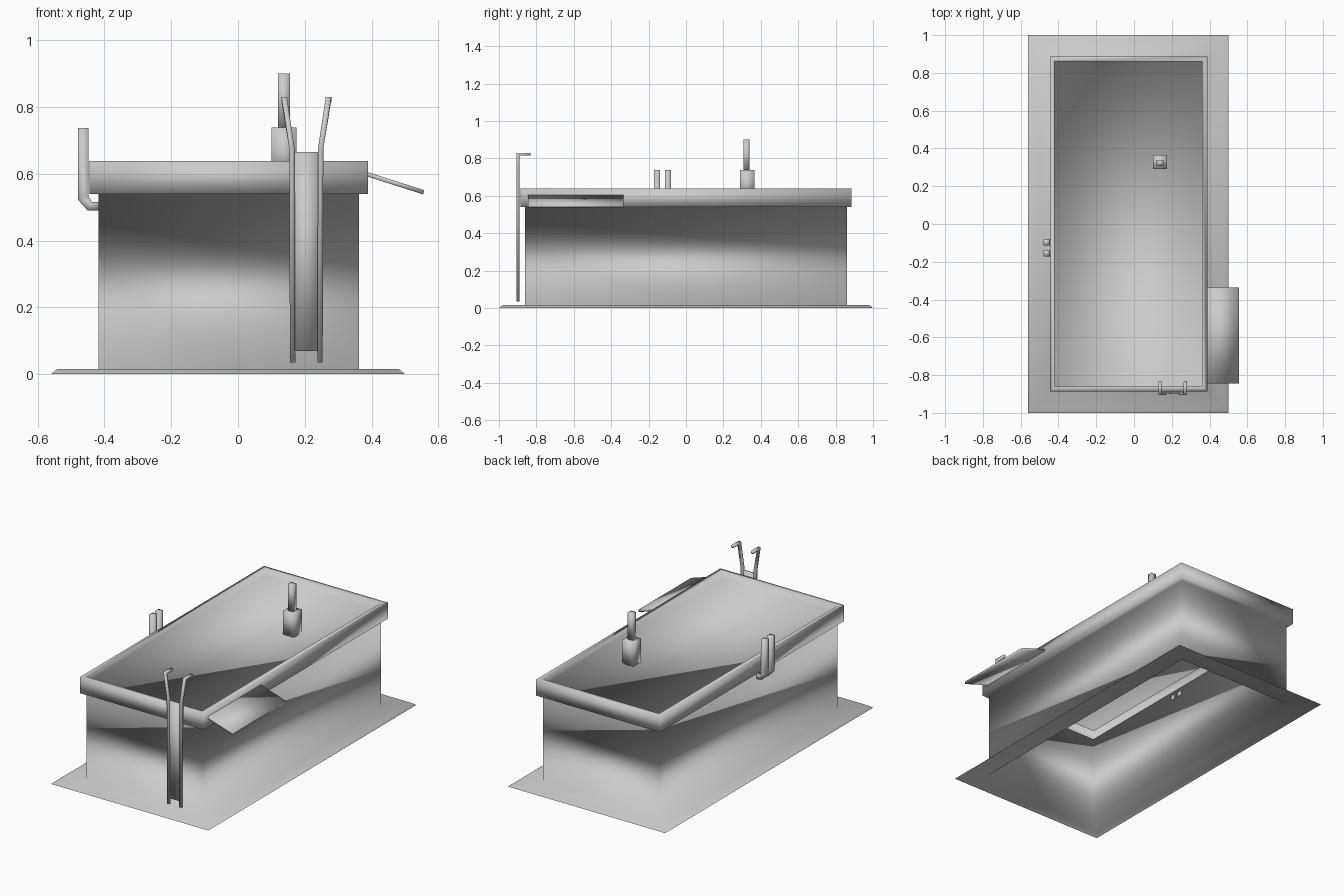
import bpy
from mathutils import Vector

if "Cube" in bpy.data.objects:
    bpy.data.objects.remove(bpy.data.objects["Cube"])


def make(name, verts, faces):
    me = bpy.data.meshes.new(name)
    me.from_pydata([tuple(v) for v in verts], [], faces)
    me.polygons.foreach_set("use_smooth", [True] * len(me.polygons))
    ob = bpy.data.objects.new(name, me)
    bpy.context.collection.objects.link(ob)
    return ob


def loft(name, rings, start=True, end=True):
    """Skin a list of four-sided rings, with optional end caps."""
    verts = [v for r in rings for v in r]
    faces = []
    for k in range(len(rings) - 1):
        for i in range(4):
            j = (i + 1) % 4
            faces.append((4*k + i, 4*k + j, 4*k + 4 + j, 4*k + 4 + i))
    if start:
        faces.append((3, 2, 1, 0))
    if end:
        n = 4 * (len(rings) - 1)
        faces.append((n, n + 1, n + 2, n + 3))
    return make(name, verts, faces)


def rect(x0, x1, y0, y1, z):
    return [(x0, y0, z), (x1, y0, z), (x1, y1, z), (x0, y1, z)]


def box(name, x0, x1, y0, y1, z0, z1):
    return loft(name, [rect(x0, x1, y0, y1, z0), rect(x0, x1, y0, y1, z1)])


def sweep(name, path):
    """Path of (centre, half-width vector u, half-depth vector v)."""
    rings = []
    for c, u, v in path:
        c, u, v = Vector(c), Vector(u), Vector(v)
        rings.append([c - u - v, c + u - v, c + u + v, c - u + v])
    return loft(name, rings)


# Tub: one open-bottomed skin from ground skirt, up the wall, over the rim, to the surface
loft("tub_shell", [
    rect(-0.56, 0.50, -1.0, 1.0, 0.0),
    rect(-0.54, 0.48, -0.98, 0.98, 0.016),
    rect(-0.418, 0.363, -0.86, 0.86, 0.016),
    rect(-0.418, 0.363, -0.86, 0.86, 0.54),
    rect(-0.445, 0.389, -0.886, 0.886, 0.54),
    rect(-0.445, 0.389, -0.886, 0.886, 0.638),
    rect(-0.42, 0.36, -0.86, 0.86, 0.638),
    rect(-0.42, 0.36, -0.86, 0.86, 0.595),
], start=False)

# Square fitting standing on the surface
box("fitting_base", 0.10, 0.175, 0.29, 0.365, 0.59, 0.738)
box("fitting_post", 0.12, 0.155, 0.308, 0.34, 0.738, 0.90)

# Sloping side board
t = 0.013
loft("side_board", [
    [(0.388, y, 0.605), (0.557, y, 0.551), (0.555, y, 0.551 - t), (0.386, y, 0.605 - t)]
    for y in (-0.335, -0.845)])

# Pair of bent pipes on the left wall
for n, y in enumerate((-0.155, -0.097)):
    h = (0, 0.016, 0)
    sweep(f"pipe_{n + 1}", [
        ((-0.415, y, 0.503), h, (0, 0, 0.013)),
        ((-0.444, y, 0.503), h, (0.006, 0, 0.013)),
        ((-0.463, y, 0.527), h, (0.016, 0, 0.005)),
        ((-0.463, y, 0.737), h, (0.016, 0, 0)),
    ])

# Ladder: two mirrored rails with outward-leaning, hooked tops
cx = 0.2045
for side, s in (("left", -1), ("right", 1)):
    u = (0.008, 0, 0)
    sweep(f"ladder_rail_{side}", [
        ((cx + s*0.041, -0.898, 0.035), u, (0, 0.007, 0)),
        ((cx + s*0.043, -0.898, 0.675), u, (0, 0.007, 0)),
        ((cx + s*0.066, -0.898, 0.822), u, (0, 0.007, -0.007)),
        ((cx + s*0.067, -0.832, 0.822), u, (0, 0, -0.007)),
    ])
box("ladder_panel", 0.168, 0.241, -0.9, -0.893, 0.07, 0.665)
